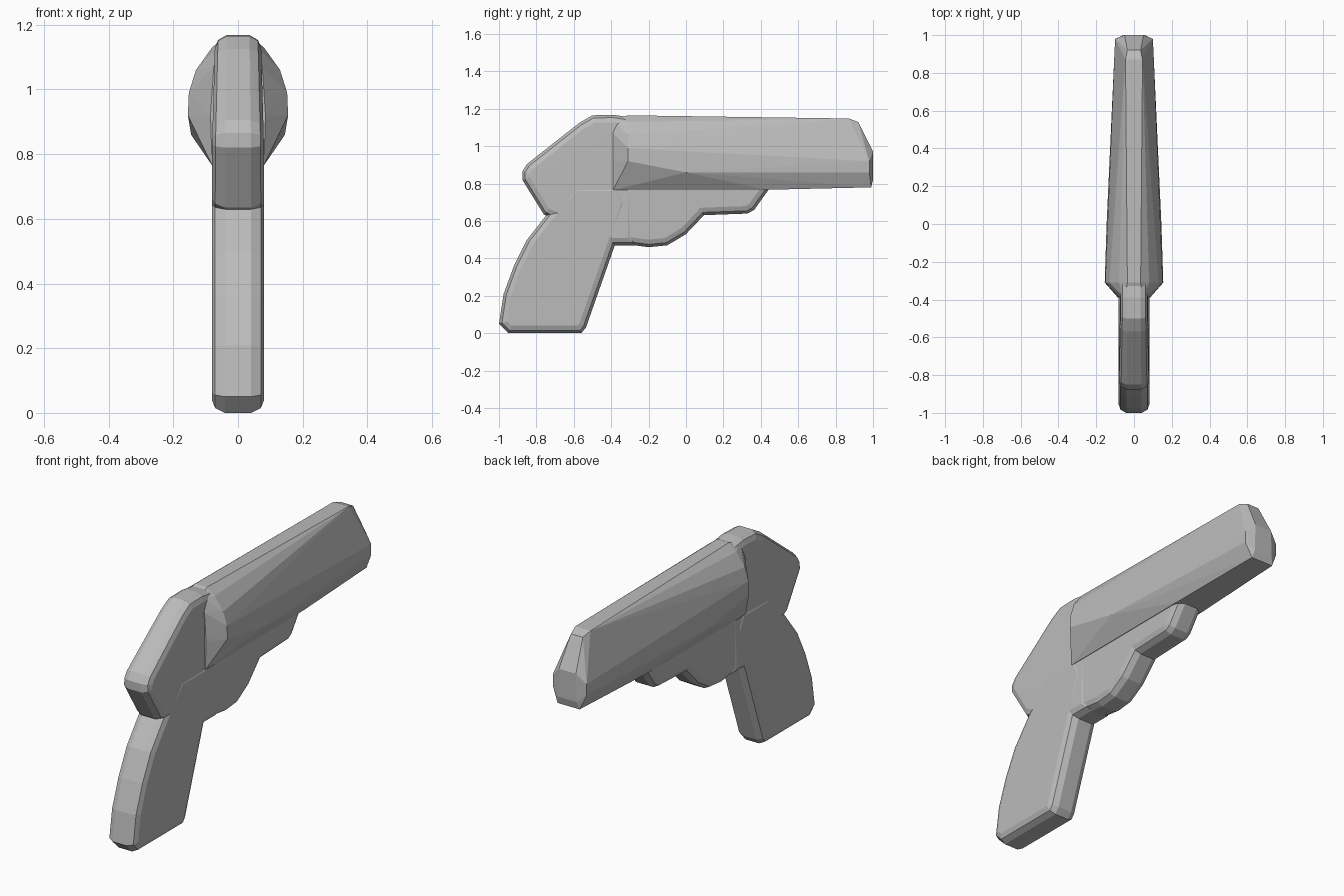
import bpy, bmesh
from mathutils import Vector

cube = bpy.data.objects.get("Cube")
if cube:
    bpy.data.objects.remove(cube, do_unlink=True)

grey = bpy.data.materials.new("plain_grey")
grey.use_nodes = True
colour = (0.5, 0.5, 0.5, 1)
grey.diffuse_color = colour
grey.node_tree.nodes["Principled BSDF"].inputs["Base Color"].default_value = colour


def hull(name, points):
    """Flat faceted solid wrapped around mirrored points."""
    bm = bmesh.new()
    for x, y, z in points:
        for side in (-1, 1):
            bm.verts.new((side * x, y, z))
    result = bmesh.ops.convex_hull(bm, input=bm.verts)
    spare = set(result["geom_interior"] + result["geom_unused"])
    bmesh.ops.delete(bm, geom=[v for v in spare if isinstance(v, bmesh.types.BMVert)],
                     context='VERTS')
    bmesh.ops.dissolve_limit(bm, angle_limit=0.01, verts=bm.verts, edges=bm.edges)
    bmesh.ops.recalc_face_normals(bm, faces=bm.faces)
    mesh = bpy.data.meshes.new(name)
    bm.to_mesh(mesh)
    bm.free()
    mesh.materials.append(grey)
    obj = bpy.data.objects.new(name, mesh)
    bpy.context.collection.objects.link(obj)
    return obj


def inset(profile, distance):
    """Shrink a counter-clockwise convex outline by a mitred offset."""
    pts = [Vector(p) for p in profile]
    out = []
    for i, p in enumerate(pts):
        a = (p - pts[i - 1]).normalized()
        b = (pts[(i + 1) % len(pts)] - p).normalized()
        na, nb = Vector((-a.y, a.x)), Vector((-b.y, b.x))
        out.append(p + (na + nb) * distance / (1 + na.dot(nb)))
    return out


def slab(name, profile, width, taper=0.0):
    """Side outline with rounded rims; taper narrows it towards the top."""
    points = []
    for share, depth in ((1, 0.04), (0.87, 0.015), (0.5, 0)):
        for y, z in inset(profile, depth):
            narrow = 1 - taper * max(0, z - 0.8)
            points.append((width * share * narrow, y, z))
    return hull(name, points)


# Handle
slab("grip", [(-0.95, 0), (-0.56, 0), (-0.535, 0.03), (-0.39, 0.45), (-0.3, 0.7),
              (-0.35, 0.8), (-0.6, 0.8), (-0.74, 0.64), (-0.85, 0.5), (-0.92, 0.36),
              (-0.975, 0.21), (-1, 0.05)], 0.081)

# Rear of the frame
slab("rear_frame", [(-0.76, 0.635), (-0.4, 0.47), (-0.27, 0.47), (-0.27, 1.15),
                    (-0.39, 1.168), (-0.5, 1.165), (-0.57, 1.125), (-0.85, 0.905),
                    (-0.875, 0.865), (-0.875, 0.82)], 0.081, 0.35)

# Trigger guard and the rail below the barrel
slab("trigger_guard", [(-0.5, 0.5), (-0.31, 0.475), (-0.2, 0.46), (-0.1, 0.47),
                       (0, 0.53), (0.1, 0.635), (0.17, 0.82), (-0.5, 0.82)], 0.077)
slab("under_rail", [(-0.2, 0.62), (0.33, 0.64), (0.365, 0.66), (0.44, 0.765),
                    (0.46, 0.83), (-0.2, 0.83)], 0.077)

# Barrel, widest near the rear and tapered to a blunt muzzle
rings = {
    -0.39: [(0.08, 0.765), (0.085, 0.92), (0.075, 1.07), (0.05, 1.14)],
    -0.31: [(0.155, 0.92), (0.152, 0.99), (0.13, 1.06), (0.08, 1.13), (0.035, 1.165)],
    0.0: [(0.145, 0.86)],
    0.43: [(0.08, 0.767)],
    0.87: [(0.045, 1.148)],
    0.92: [(0.035, 1.13)],
    0.98: [(0.1, 0.92), (0.1, 0.86)],
    0.99: [(0.065, 0.78)],
    1.0: [(0.05, 0.97), (0.055, 0.82)],
}
hull("barrel", [(x, y, z) for y, ring in rings.items() for x, z in ring])
